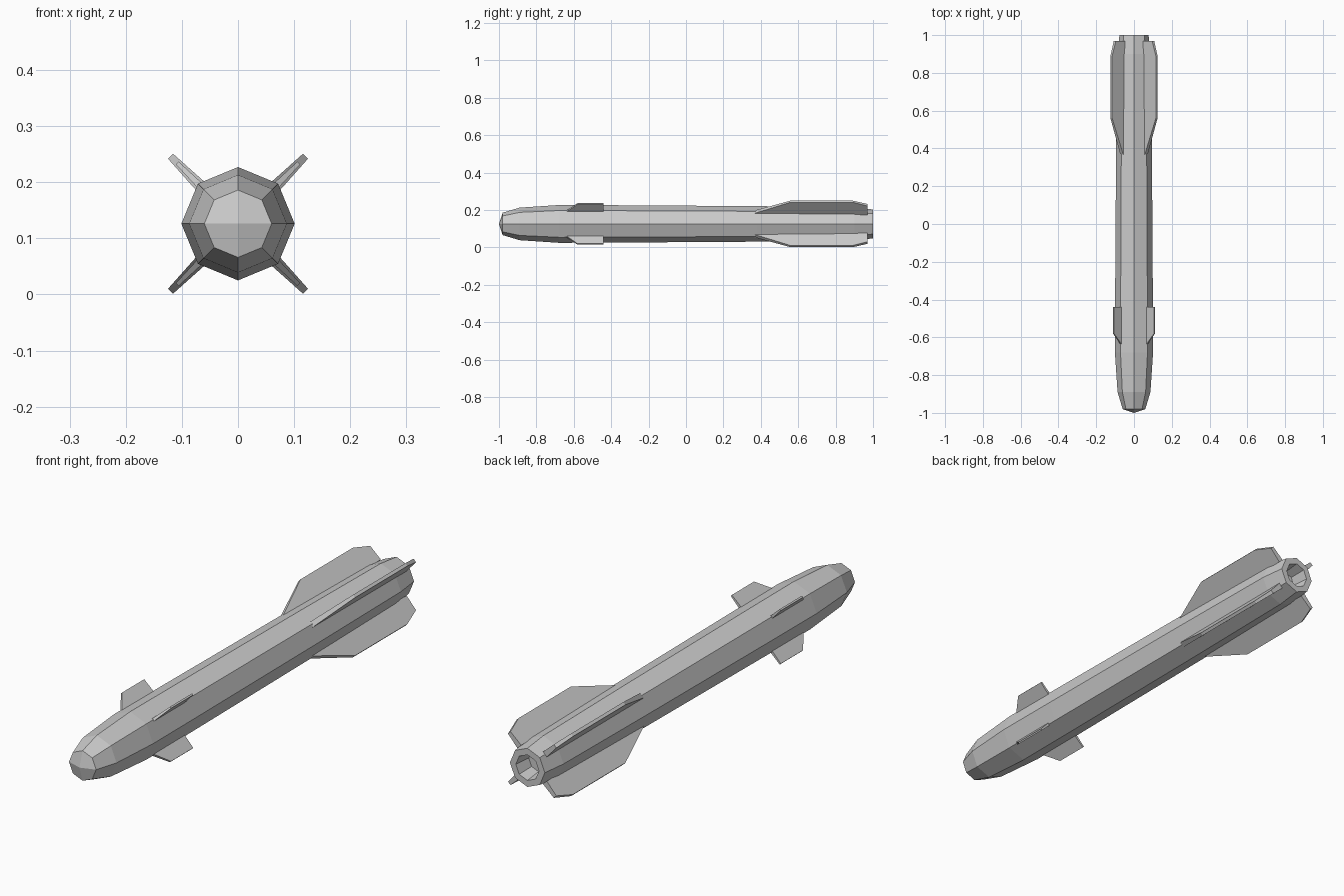
import bpy, bmesh, math
from mathutils import Matrix, Vector

if "Cube" in bpy.data.objects:
    bpy.data.objects.remove(bpy.data.objects["Cube"])

CZ = 0.126   # height of the body axis


def finish(bm, name):
    bmesh.ops.recalc_face_normals(bm, faces=bm.faces)
    me = bpy.data.meshes.new(name)
    bm.to_mesh(me)
    bm.free()
    ob = bpy.data.objects.new(name, me)
    bpy.context.collection.objects.link(ob)
    return ob


def make_body():
    # (y, radius) stations from nose to rim, then into the nozzle recess
    profile = [(-0.98, 0.060), (-0.89, 0.087), (-0.68, 0.101), (-0.40, 0.100),
               (0.38, 0.095), (0.90, 0.089), (1.0, 0.077),
               (1.0, 0.051), (0.93, 0.043)]
    bm = bmesh.new()
    rings = []
    for y, r in profile:
        rings.append([bm.verts.new((r * math.cos(k * math.pi / 4), y,
                                    CZ + r * math.sin(k * math.pi / 4)))
                      for k in range(8)])
    for a, b in zip(rings, rings[1:]):
        for k in range(8):
            n = (k + 1) % 8
            bm.faces.new((a[k], a[n], b[n], b[k]))
    # nose cap of four quads around the tip, flat nozzle floor
    tip = bm.verts.new((0, -1.0, CZ))
    first = rings[0]
    for k in range(0, 8, 2):
        bm.faces.new((tip, first[k], first[k + 1], first[(k + 2) % 8]))
    bm.faces.new(rings[-1])
    return finish(bm, "missile_body")


def make_fin(name, outline, r_root, r_tip, t_root, t_tip, angle):
    # outline holds (y, radius); half thickness tapers from root to tip
    bm = bmesh.new()
    sides = []
    for s in (-1, 1):
        row = []
        for y, r in outline:
            f = (r - r_root) / (r_tip - r_root)
            row.append(bm.verts.new((r, y, s * (t_root + (t_tip - t_root) * f))))
        sides.append(row)
    a, b = sides
    bm.faces.new(a)
    bm.faces.new(b[::-1])
    for k in range(len(a)):
        n = (k + 1) % len(a)
        bm.faces.new((a[k], a[n], b[n], b[k]))
    bm.transform(Matrix.Translation(Vector((0, 0, CZ))) @ Matrix.Rotation(angle, 4, 'Y'))
    return finish(bm, name)


make_body()

# Four tail fins and four small forward fins in an X layout
tail = [(0.34, 0.08), (0.56, 0.170), (0.89, 0.170), (0.97, 0.143), (0.97, 0.08)]
canard = [(-0.645, 0.09), (-0.58, 0.153), (-0.44, 0.153), (-0.44, 0.09)]
for i in range(4):
    ang = math.radians(45 + 90 * i)
    make_fin(f"tail_fin_{i + 1}", tail, 0.08, 0.17, 0.0115, 0.0063, ang)
    make_fin(f"forward_fin_{i + 1}", canard, 0.09, 0.153, 0.006, 0.0035, ang)
